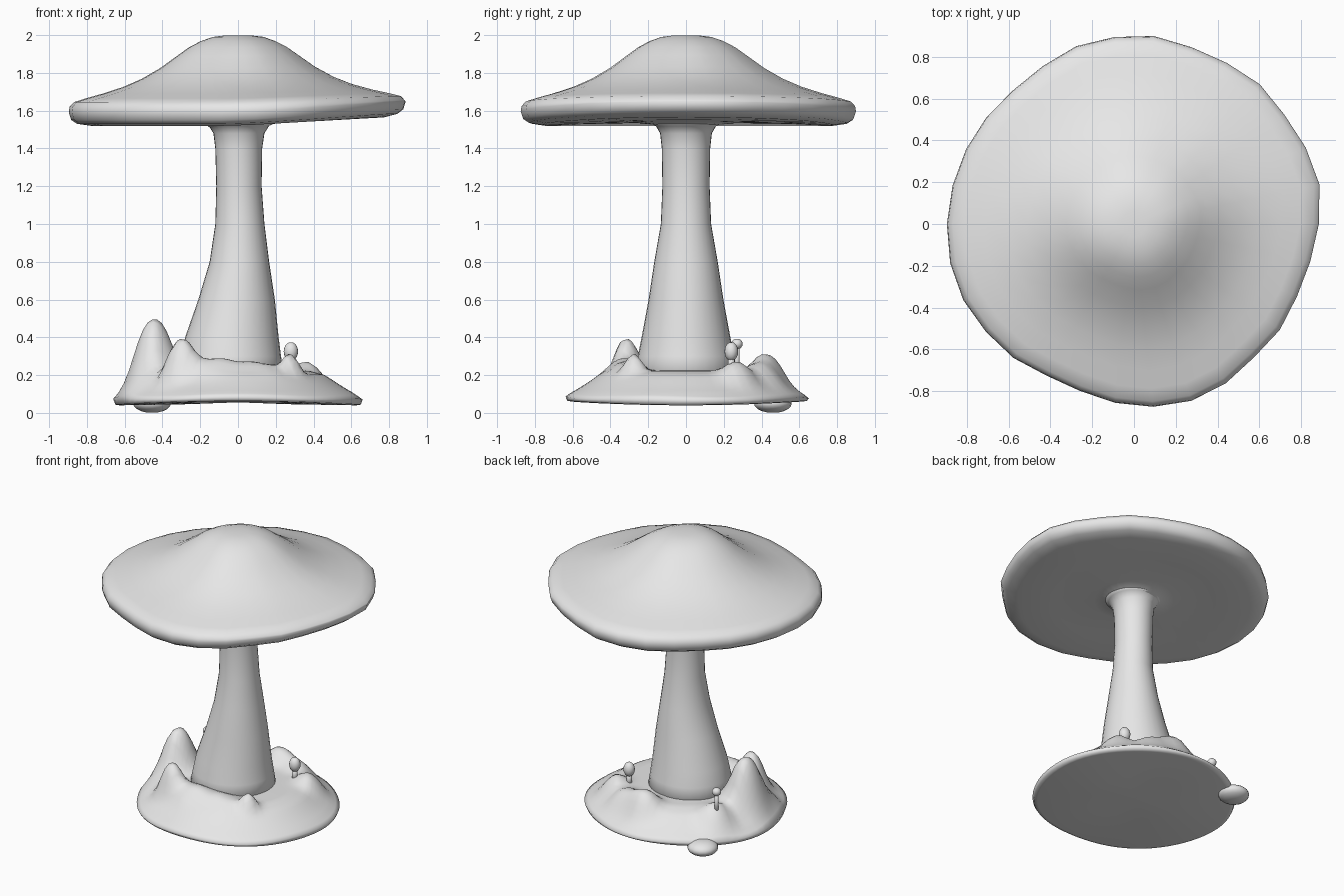
import bpy, bmesh, math
from math import cos, sin, pi, exp, hypot

if "Cube" in bpy.data.objects:
    bpy.data.objects.remove(bpy.data.objects["Cube"])

GREY = (0.8, 0.8, 0.8, 1)
mat = bpy.data.materials.new("plain grey")
mat.use_nodes = True
mat.diffuse_color = GREY
mat.node_tree.nodes["Principled BSDF"].inputs["Base Color"].default_value = GREY


def skin(name, rings):
    """Bridge closed rings of points, closing both ends with a fan."""
    bm = bmesh.new()
    loops = [[bm.verts.new(p) for p in ring] for ring in rings]
    n = len(loops[0])
    for low, high in zip(loops, loops[1:]):
        for i in range(n):
            j = (i + 1) % n
            bm.faces.new((low[i], low[j], high[j], high[i]))
    for loop in (loops[0], loops[-1]):
        tip = bm.verts.new([sum(v.co[k] for v in loop) / n for k in range(3)])
        for i in range(n):
            bm.faces.new((loop[i], loop[(i + 1) % n], tip))
    bmesh.ops.recalc_face_normals(bm, faces=bm.faces)
    mesh = bpy.data.meshes.new(name)
    bm.to_mesh(mesh)
    bm.free()
    mesh.materials.append(mat)
    mesh.shade_smooth()
    obj = bpy.data.objects.new(name, mesh)
    bpy.context.collection.objects.link(obj)
    return obj


def angles(n):
    return [2 * pi * i / n for i in range(n)]


# Cap: lathed profile with an uneven rim that lifts towards +x
rim = [.885, .908, .9, .89, .9, .89, .89, .905, .9, .895,
       .873, .863, .872, .88, .888, .896, .9, .895, .877, .863,
       .838, .84, .861, .88, .89, .88, .859, .863, .854, .863]
under = [(.15, 1.5), (.19, 1.525), (.3, 1.535), (.6, 1.53), (.87, 1.52), (.95, 1.53),
         (.985, 1.55), (1, 1.59)]
top = [(.995, 1.62), (.97, 1.645), (.9, 1.665), (.8, 1.69), (.68, 1.725), (.57, 1.768),
       (.46, 1.825), (.36, 1.89), (.29, 1.935), (.22, 1.968), (.15, 1.99), (.07, 1.999)]
rings = []
for part, lift in ((under, .06), (top, .035)):
    for f, z in part:
        rings.append([(f * r * cos(a), f * r * sin(a),
                       z + lift * max(0, cos(a)) * f * f)
                      for r, a in zip(rim, angles(30))])
skin("cap", rings)

# Stem: oval rings (height, -x reach, +x reach, y reach)
stem = [(.15, .33, .25, .28), (.3, .3, .228, .255), (.4, .28, .215, .235),
        (.6, .21, .195, .198), (.8, .15, .165, .168), (1, .12, .14, .133),
        (1.2, .115, .125, .125), (1.4, .12, .128, .128), (1.48, .13, .14, .137),
        (1.52, .155, .165, .16), (1.545, .21, .22, .21)]
skin("stem", [[((b - a) / 2 + (a + b) / 2 * cos(t), y * sin(t), z) for t in angles(32)]
              for z, a, b, y in stem])

# Ground mound: falling slope plus mounds (x, y, height, width)
mounds = [(-.455, -.03, .29, .12), (-.31, -.32, .18, .085), (.28, -.28, .09, .055),
          (-.15, -.33, .06, .11), (0, -.32, .04, .1), (.14, -.31, .035, .1),
          (.03, .44, .1, .1), (.2, .42, .06, .1), (.38, .28, .07, .09),
          (-.43, .27, .08, .1), (-.5, -.18, .07, .1)]
slope = [(0, .225), (.38, .222), (.46, .2), (.56, .135), (.62, .1), (.66, .07)]


def ground(x, y):
    r = min(hypot(x, y), .659)
    for (r0, z0), (r1, z1) in zip(slope, slope[1:]):
        if r <= r1:
            z = z0 + (z1 - z0) * (r - r0) / (r1 - r0)
            break
    return z + sum(h * exp(-(hypot(x - a, y - b) / w) ** 2.6) for a, b, h, w in mounds)


def edge(a):
    return .652 + .008 * cos(2 * a) + .006 * sin(5 * a)


def dip(a):
    return .05 - .01 * cos(2 * a)


SIDES, STEPS = 72, 26
rings = [[(f * edge(a) * cos(a), f * edge(a) * sin(a), dip(a) + dz) for a in angles(SIDES)]
         for f, dz in ((.4, .006), (.95, 0), (.985, .004))]
for k in range(STEPS, 0, -1):
    ring = []
    for a in angles(SIDES):
        x, y = (edge(a) * k / STEPS * c for c in (cos(a), sin(a)))
        ring.append((x, y, ground(x, y)))
    rings.append(ring)
skin("ground_mound", rings)


# Rounded extras: small buds on stalks and a lump under the edge
def blob(name, centre, size):
    cx, cy, cz = centre
    sx, sy, sz = size
    skin(name, [[(cx + sx * sin(t) * cos(a), cy + sy * sin(t) * sin(a), cz - sz * cos(t))
                 for a in angles(16)] for t in [pi * i / 10 for i in range(1, 10)]])


def stalk(name, x, y, z, radius):
    skin(name, [[(x + radius * cos(a), y + radius * sin(a), h) for a in angles(10)]
                for h in (.2, z)])


blob("small_bud", (.28, .24, .325), (.038, .036, .05))
stalk("small_bud_stalk", .28, .24, .3, .018)
blob("tiny_bud", (-.43, .27, .365), (.03, .03, .028))
stalk("tiny_bud_stalk", -.43, .27, .36, .014)
blob("edge_lump", (-.455, .46, .05), (.1, .1, .05))
